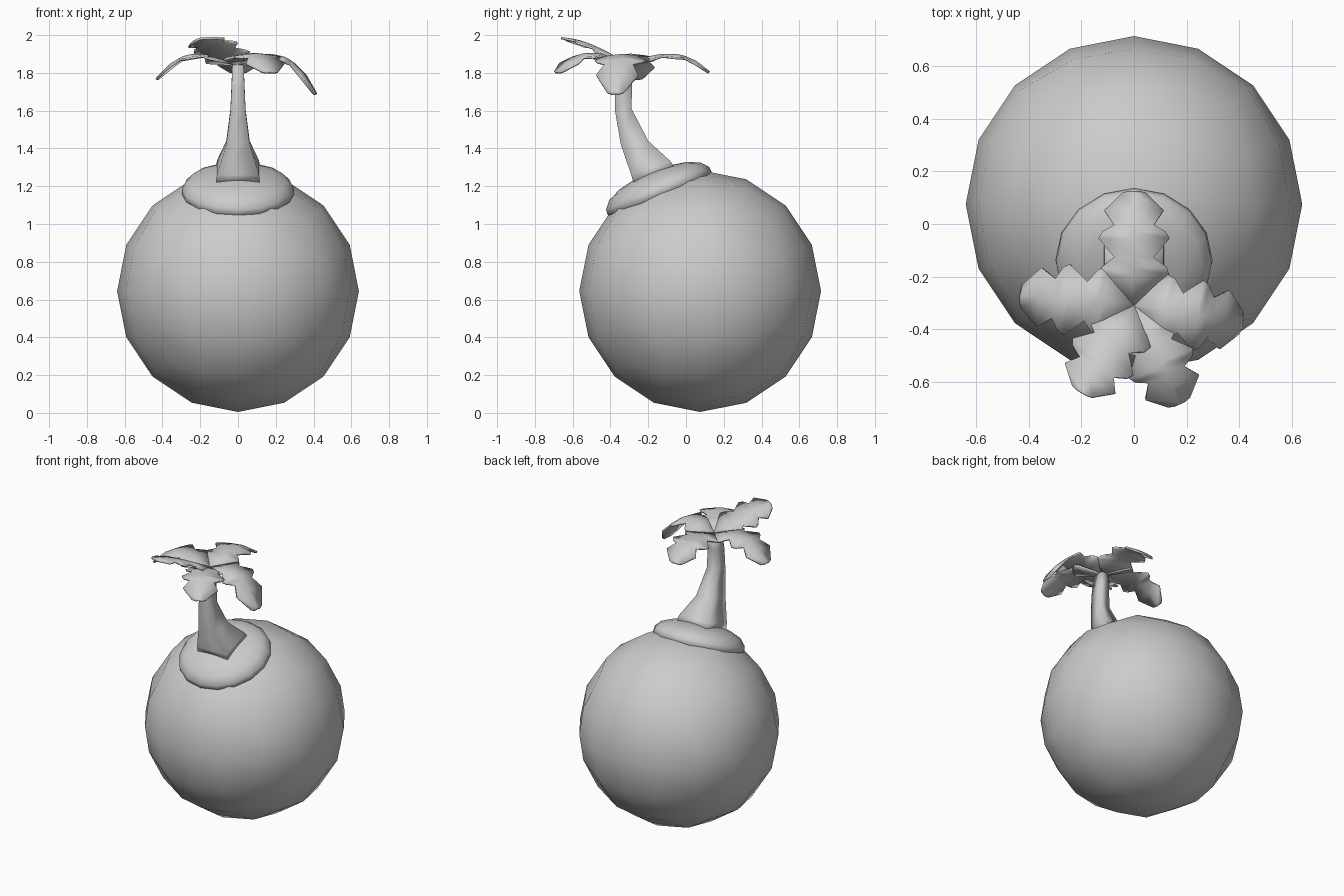
import bpy, bmesh, math
from mathutils import Vector, Matrix

if "Cube" in bpy.data.objects:
    bpy.data.objects.remove(bpy.data.objects["Cube"])

CENTRE = Vector((0, 0.075, 0.645))
R = 0.64


def finish(name, bm, angle=180):
    bmesh.ops.recalc_face_normals(bm, faces=bm.faces)
    me = bpy.data.meshes.new(name)
    bm.to_mesh(me)
    bm.free()
    ob = bpy.data.objects.new(name, me)
    bpy.context.collection.objects.link(ob)
    bpy.ops.object.select_all(action='DESELECT')
    ob.select_set(True)
    bpy.context.view_layer.objects.active = ob
    bpy.ops.object.shade_smooth_by_angle(angle=math.radians(angle))
    return ob


def bridge(bm, rings, closed=True):
    for a, b in zip(rings, rings[1:]):
        n = len(a)
        for i in range(n if closed else n - 1):
            j = (i + 1) % n
            bm.faces.new((a[i], a[j], b[j], b[i]))


# Ball: a 4x4-per-side cube rounded to a sphere with even angles
bm = bmesh.new()
bmesh.ops.create_cube(bm, size=2)
bmesh.ops.subdivide_edges(bm, edges=bm.edges[:], cuts=3, use_grid_fill=True)
for v in bm.verts:
    d = Vector([math.tan(c * math.pi / 4) for c in v.co])
    v.co = CENTRE + d.normalized() * R
finish("ball", bm)

# Cap: low mound lying on the ball, tilted to the front
bm = bmesh.new()
tilt = Matrix.Translation(CENTRE) @ Matrix.Rotation(math.radians(22.5), 4, 'X')
rings = []
for r, h in [(0.27, 0.53), (0.298, 0.56), (0.295, 0.59), (0.26, 0.63), (0.19, 0.66), (0.09, 0.68)]:
    rings.append([bm.verts.new(tilt @ Vector((r * math.cos(t), r * math.sin(t), h)))
                  for t in (2 * math.pi * i / 16 for i in range(16))])
bridge(bm, rings)
bm.faces.new(rings[0])
bm.faces.new(rings[-1])
finish("mound", bm)

# Trunk: four-sided tapering stem, each row = half width, front (y, z), back (y, z)
bm = bmesh.new()
rings = []
for w, fy, fz, by, bz in [(0.115, -0.275, 1.21, -0.06, 1.30),
                          (0.112, -0.29, 1.26, -0.085, 1.335),
                          (0.062, -0.345, 1.42, -0.20, 1.44),
                          (0.04, -0.376, 1.60, -0.288, 1.61),
                          (0.034, -0.374, 1.73, -0.286, 1.75),
                          (0.03, -0.355, 1.84, -0.28, 1.85)]:
    rings.append([bm.verts.new(p) for p in
                  ((-w, fy, fz), (w, fy, fz), (w, by, bz), (-w, by, bz))])
bridge(bm, rings)
bm.faces.new(rings[0])
bm.faces.new(rings[-1])
finish("trunk", bm)

# Leaves: three-lobed zigzag fronds, rows = distance from stem, half width
ROWS = [(0, 0.012), (0.115, 0.135), (0.145, 0.125), (0.185, 0.075), (0.255, 0.135),
        (0.28, 0.12), (0.305, 0.075), (0.36, 0.112), (0.425, 0.045), (0.432, 0.02)]


def leaf(name, heading, rise, drop, roll=0.0, size=1.0):
    bm = bmesh.new()
    turn = Matrix.Translation((0, -0.31, 1.845)) @ Matrix.Rotation(math.radians(heading), 4, 'Z')
    rows = []
    for s, w in ROWS:
        s *= size
        z = rise * s - drop * s ** 3
        rows.append([bm.verts.new(turn @ Vector((s, k * w, z - abs(k) * w * 0.12 + k * w * roll)))
                     for k in (-1, 0, 1)])
    bridge(bm, rows, closed=False)
    ob = finish(name, bm)
    m = ob.modifiers.new("thickness", 'SOLIDIFY')
    m.thickness = 0.012
    m.offset = 0


leaf("leaf_back", 90, 0.35, 2.4)
leaf("leaf_left", 175, 0.38, 3.0)
leaf("leaf_right", -9, 0.43, 4.7, size=0.96)
leaf("leaf_front_right", -65, 0.40, 3.0, size=0.95)
leaf("leaf_front_left", -121, 0.50, 1.0, roll=0.2, size=0.9)
